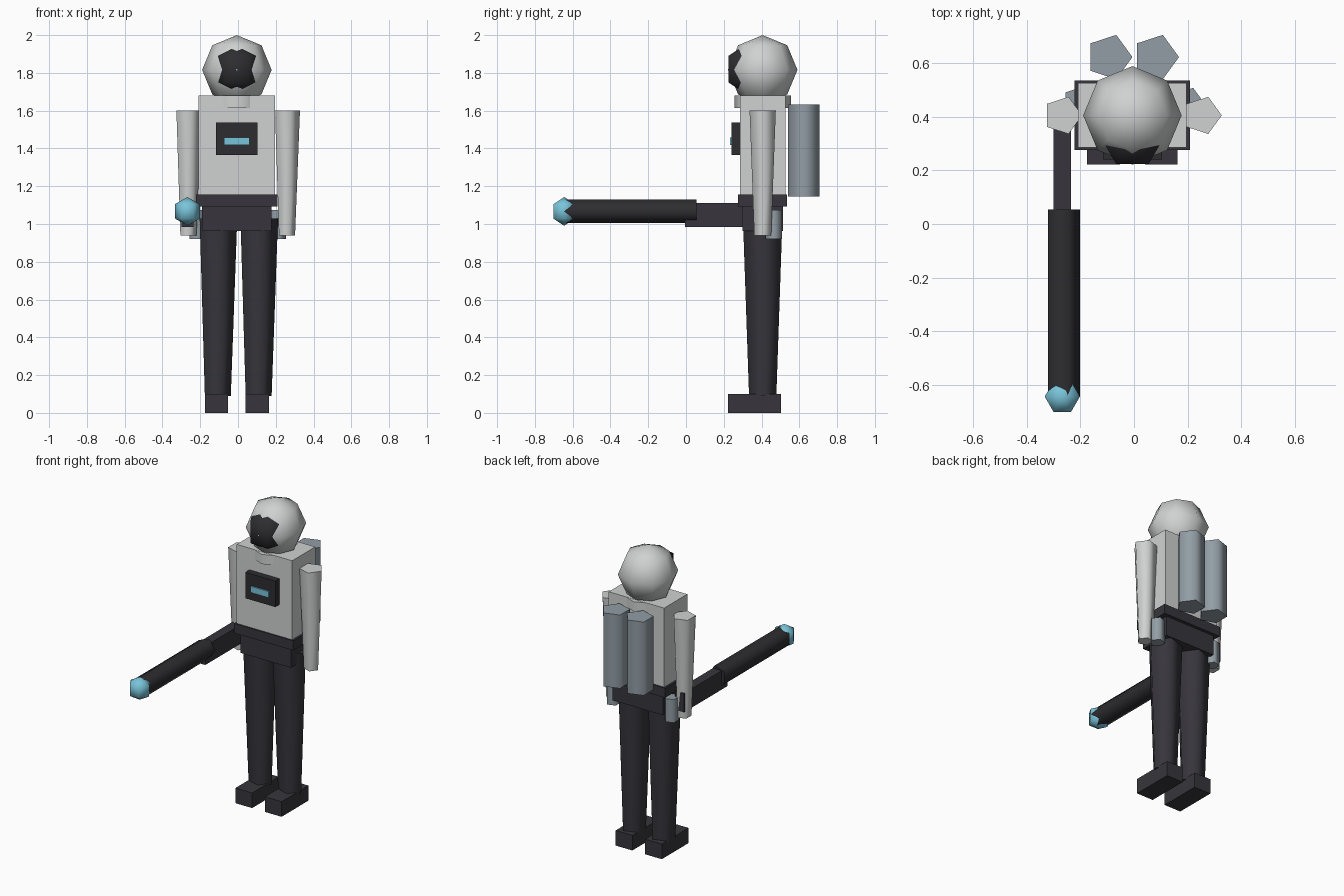
import bpy
import bmesh
from math import sin, cos, pi, radians
from mathutils import Matrix

cube = bpy.data.objects.get("Cube")
if cube:
    bpy.data.objects.remove(cube, do_unlink=True)

CX, CY = -0.006, 0.406      # middle axis of the body
parts = []


def material(name, rgb):
    m = bpy.data.materials.new(name)
    m.use_nodes = True
    m.diffuse_color = (*rgb, 1)
    m.node_tree.nodes["Principled BSDF"].inputs["Base Color"].default_value = (*rgb, 1)
    return m


white = material("suit_white", (0.63, 0.64, 0.64))
dark = material("dark_fabric", (0.038, 0.036, 0.045))
black = material("dark_gear", (0.027, 0.027, 0.031))
steel = material("tank_grey", (0.29, 0.34, 0.38))
cyan = material("glow_cyan", (0.19, 0.55, 0.70))


def finish(name, bm, mat):
    bmesh.ops.recalc_face_normals(bm, faces=bm.faces)
    mesh = bpy.data.meshes.new(name)
    bm.to_mesh(mesh)
    bm.free()
    mesh.materials.append(mat)
    ob = bpy.data.objects.new(name, mesh)
    bpy.context.collection.objects.link(ob)
    parts.append(ob)
    return ob


def box(name, mat, x, y, z):
    """Box from (min, max) ranges."""
    bm = bmesh.new()
    bmesh.ops.create_cube(bm, size=1)
    for v in bm.verts:
        for i, (lo, hi) in enumerate((x, y, z)):
            v.co[i] = hi if v.co[i] > 0 else lo
    return finish(name, bm, mat)


def lathe(name, mat, profile, sides, centre, tilt=0):
    """Turn (radius, height) points round the axis, first corner at +x."""
    bm = bmesh.new()
    rings = []
    for r, h in profile:
        n = sides if r > 1e-5 else 1
        rings.append([bm.verts.new((r * cos(2 * pi * k / sides), r * sin(2 * pi * k / sides), h))
                      for k in range(n)])
    for a, b in zip(rings, rings[1:]):
        for k in range(sides):
            j = (k + 1) % sides
            quad = [a[k % len(a)], a[j % len(a)], b[j % len(b)], b[k % len(b)]]
            bm.faces.new(list(dict.fromkeys(quad)))
    for end in (rings[0], rings[-1]):
        if len(end) > 1:
            bm.faces.new(end)
    bm.transform(Matrix.Translation(centre) @ Matrix.Rotation(tilt, 4, "X"))
    return finish(name, bm, mat)


def ball(name, mat, r, sides, steps, centre):
    profile = [(r * sin(pi * i / steps), -r * cos(pi * i / steps)) for i in range(steps + 1)]
    return lathe(name, mat, profile, sides, centre)


# Head, visor and collar
ball("head", white, 0.184, 8, 4, (CX, CY, 1.816))
ball("visor", black, 0.14, 6, 3, (CX, 0.329, 1.82))
lathe("collar", white, [(0.15, 1.615), (0.15, 1.679)], 8, (CX, CY, 0))

# Torso, belt and hips
box("torso", white, (CX - 0.203, CX + 0.203), (0.285, 0.527), (1.157, 1.68))
box("belt", dark, (CX - 0.216, CX + 0.216), (0.276, 0.536), (1.093, 1.157))
box("hips", dark, (CX - 0.184, CX + 0.184), (0.298, 0.514), (0.962, 1.093))

# Chest panel with its display
box("chest_panel", black, (CX - 0.11, CX + 0.11), (0.242, 0.29), (1.365, 1.537))
box("chest_display", cyan, (CX - 0.067, CX + 0.067), (0.233, 0.242), (1.418, 1.459))

# Paired parts
for side, s in (("right", -1), ("left", 1)):
    x = CX + s * 0.108
    lathe(side + "_leg", dark, [(0.076, 0.09), (0.11, 1.03)], 5, (x, CY, 0))
    box(side + "_foot", dark, (x - 0.061, x + 0.061), (0.223, 0.503), (0, 0.1))
    lathe(side + "_arm", white, [(0.047, 0.938), (0.073, 1.6)], 5, (CX + s * 0.261, CY, 0))
    lathe(side + "_hip_pouch", steel, [(0.046, 0.92), (0.046, 1.073)], 5,
          (CX + s * 0.213, 0.465, 0))
    lathe(side + "_back_tank", steel, [(0.087, 1.146), (0.087, 1.632)], 5,
          (CX + s * 0.087, 0.624, 0))

# Long tool held in the right hand
GX, GZ = -0.268, 1.067
box("tool_grip", dark, (GX - 0.032, GX + 0.032), (-0.005, 0.45), (0.985, 1.11))
lathe("tool_barrel", black, [(0.066, -0.055), (0.066, 0.645)], 5, (GX, 0, GZ), radians(90))
ball("tool_tip", cyan, 0.076, 6, 3, (GX, -0.645, GZ))

# Round parts are smooth, box edges and caps stay sharp
bpy.ops.object.select_all(action="DESELECT")
for ob in parts:
    ob.select_set(True)
bpy.context.view_layer.objects.active = parts[0]
bpy.ops.object.shade_smooth_by_angle(angle=radians(76))
